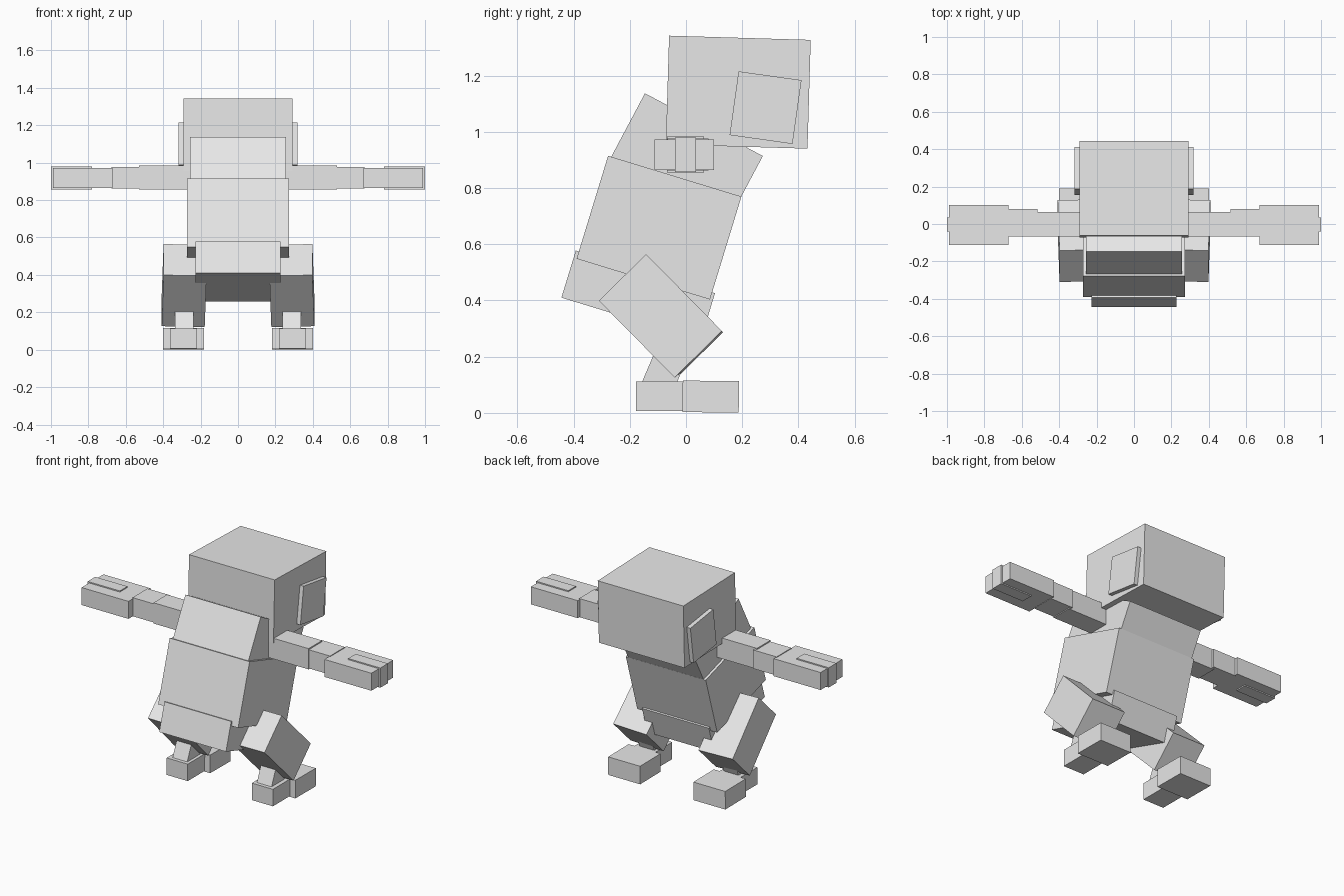
import bpy, bmesh
from math import radians
from mathutils import Matrix, Vector

cube = bpy.data.objects.get("Cube")
if cube:
    bpy.data.objects.remove(cube, do_unlink=True)

grey = bpy.data.materials.new("light_grey")
grey.use_nodes = True
colour = (0.8, 0.8, 0.8, 1)
grey.diffuse_color = colour
grey.node_tree.nodes["Principled BSDF"].inputs["Base Color"].default_value = colour


def box(name, centre, size, pitch=0, splay=0):
    """Flat-shaded box, pitched about x, with an optional sideways splay."""
    bm = bmesh.new()
    bmesh.ops.create_cube(bm, size=1)
    bmesh.ops.scale(bm, vec=Vector(size), verts=bm.verts)
    turn = Matrix.Rotation(radians(pitch), 4, 'X') @ Matrix.Rotation(radians(splay), 4, 'Z')
    bmesh.ops.transform(bm, matrix=turn, verts=bm.verts)
    mesh = bpy.data.meshes.new(name)
    bm.to_mesh(mesh)
    bm.free()
    mesh.materials.append(grey)
    obj = bpy.data.objects.new(name, mesh)
    obj.location = centre
    bpy.context.collection.objects.link(obj)
    return obj


def pair(name, centre, size, pitch=0, splay=0):
    """Same box on the left (+x) and right sides."""
    x, y, z = centre
    for side, s in (("left", 1), ("right", -1)):
        box(f"{side}_{name}", (s * x, y, z), size, pitch, s * splay)


# Head
box("head", (0, 0.186, 1.141), (0.585, 0.504, 0.387), -1.7)
pair("ear_plate", (0.295, 0.283, 1.086), (0.045, 0.226, 0.229), -8)

# Body, leaning back towards the top
box("chest", (0, -0.003, 0.9), (0.515, 0.475, 0.284), -28)
box("belly", (0, -0.096, 0.659), (0.546, 0.496, 0.383), -17)
box("hips", (0, -0.17, 0.418), (0.456, 0.518, 0.175), -17)

# Arms, stretched out sideways
pair("upper_arm", (0.36, -0.002, 0.92), (0.34, 0.132, 0.128))
pair("forearm", (0.595, 0.007, 0.919), (0.16, 0.146, 0.115))
pair("hand", (0.83, -0.006, 0.918), (0.32, 0.213, 0.108))
pair("middle_finger", (0.89, -0.002, 0.918), (0.22, 0.074, 0.122))

# Legs, crouched
pair("thigh", (0.288, -0.089, 0.343), (0.23, 0.384, 0.236), -45.4, -1.5)
pair("shin", (0.288, -0.06, 0.19), (0.1, 0.115, 0.25), -23)
pair("toe", (0.291, -0.09, 0.06), (0.144, 0.176, 0.105))
pair("heel", (0.291, 0.088, 0.058), (0.218, 0.2, 0.112), -0.5)
